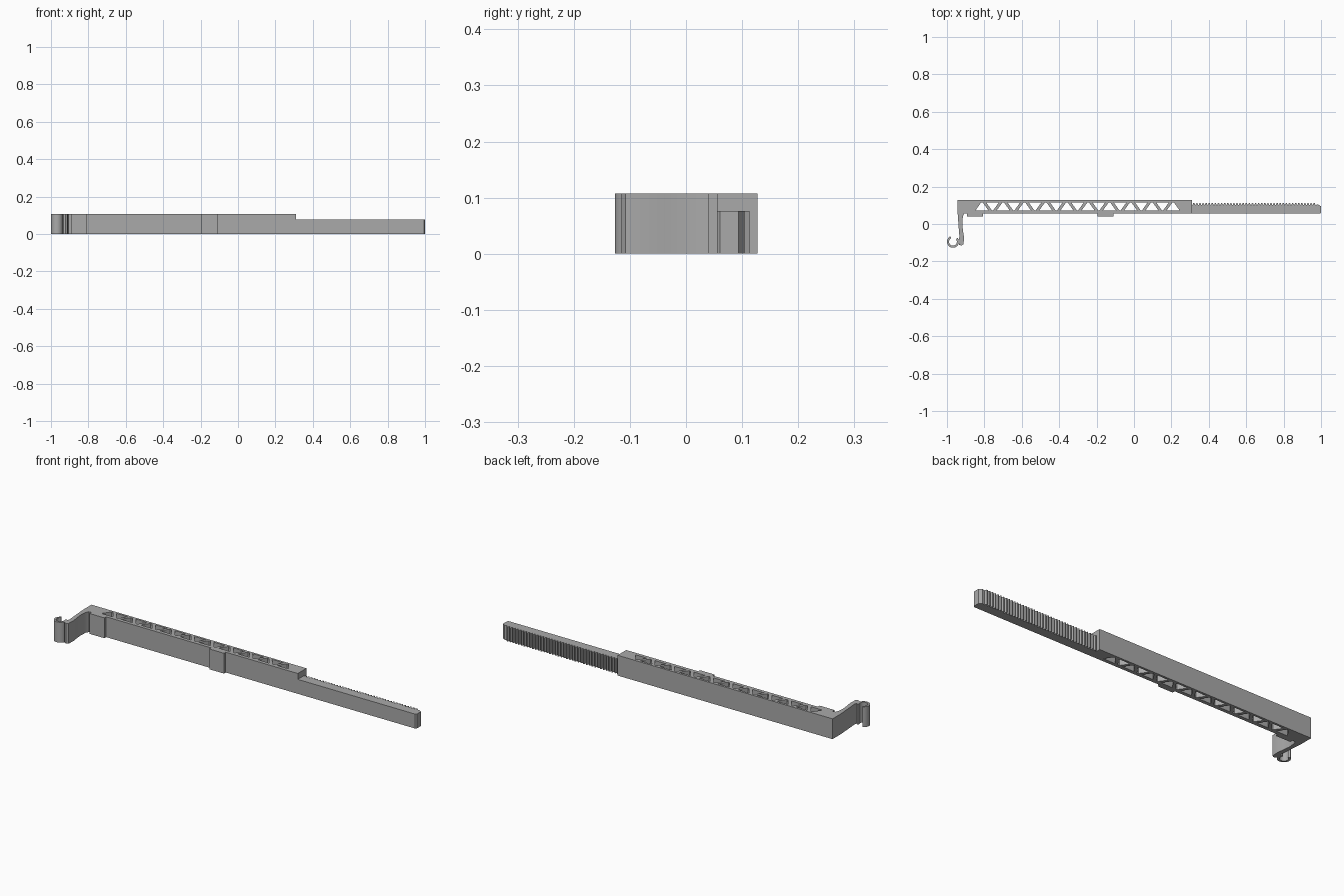
import bpy, bmesh
from math import cos, sin, radians

cube = bpy.data.objects.get("Cube")
if cube:
    bpy.data.objects.remove(cube, do_unlink=True)

GREY = (0.40, 0.40, 0.40, 1)
mat = bpy.data.materials.new("plain grey")
mat.use_nodes = True
mat.diffuse_color = GREY
mat.node_tree.nodes["Principled BSDF"].inputs["Base Color"].default_value = GREY

BODY_H, BAR_H = 0.107, 0.076


def prism(name, outline, height, holes=(), smooth=False):
    """Extrude a plan outline, with optional holes, up from the ground."""
    bm = bmesh.new()
    edges = []
    for loop in (outline, *holes):
        vs = [bm.verts.new((x, y, 0)) for x, y in loop]
        edges += [bm.edges.new((vs[i - 1], vs[i])) for i in range(len(vs))]
    bmesh.ops.triangle_fill(bm, edges=edges, use_beauty=True, use_dissolve=False)
    if not holes:
        bmesh.ops.dissolve_faces(bm, faces=bm.faces[:])
    top = bmesh.ops.extrude_face_region(bm, geom=bm.faces[:], use_keep_orig=True)
    moved = [g for g in top["geom"] if isinstance(g, bmesh.types.BMVert)]
    bmesh.ops.translate(bm, verts=moved, vec=(0, 0, height))
    bmesh.ops.recalc_face_normals(bm, faces=bm.faces[:])
    mesh = bpy.data.meshes.new(name)
    bm.to_mesh(mesh)
    bm.free()
    mesh.materials.append(mat)
    obj = bpy.data.objects.new(name, mesh)
    bpy.context.collection.objects.link(obj)
    if smooth:
        bpy.ops.object.select_all(action="DESELECT")
        obj.select_set(True)
        bpy.context.view_layer.objects.active = obj
        bpy.ops.object.shade_smooth_by_angle(angle=radians(35))
    return obj


def rect(x0, x1, y0, y1):
    return [(x0, y0), (x1, y0), (x1, y1), (x0, y1)]


# Body with a row of alternating triangular openings
def triangle(i):
    cx, mid = -0.813 + i * 0.0568, 0.0945
    s = 1 if i % 2 == 0 else -1
    half, tip, h = 0.034, 0.004, 0.021
    return [(cx - half, mid - s * h), (cx + half, mid - s * h),
            (cx + tip, mid + s * h), (cx - tip, mid + s * h)]


prism("truss_body", rect(-0.943, 0.31, 0.055, 0.127), BODY_H,
      [triangle(i) for i in range(19)])

# Raised pads on the front face
for name, x0 in (("end_pad", -0.892), ("middle_pad", -0.195)):
    prism(name, [(x0, 0.056), (x0, 0.04), (x0 + 0.085, 0.04), (x0 + 0.085, 0.056)], BODY_H)

# Toothed bar with a chamfered tip
bar = [(0.30, 0.055), (0.994, 0.055), (1.0, 0.061), (1.0, 0.094), (0.985, 0.104)]
TEETH, START, END = 40, 0.31, 0.97
pitch = (END - START) / TEETH
for i in reversed(range(TEETH)):
    x = START + i * pitch
    bar += [(x + pitch, 0.102), (x + pitch * 0.75, 0.113), (x + pitch * 0.45, 0.113),
            (x + pitch * 0.2, 0.102)]
bar.append((0.30, 0.102))
prism("toothed_bar", bar, BAR_H)

# Slightly bent leg reaching forward from the body end
leg = [(-0.943, 0.06), (-0.936, -0.038), (-0.933, -0.068), (-0.94, -0.095), (-0.934, -0.112),
       (-0.922, -0.115), (-0.911, -0.108), (-0.909, -0.068), (-0.914, -0.038),
       (-0.918, 0.0), (-0.915, 0.04), (-0.905, 0.06)]
prism("hook_leg", leg, BODY_H, smooth=True)

# Open clip ring at the end of the leg
CX, CY, R_OUT, R_IN = -0.968, -0.095, 0.032, 0.021
angles = [radians(115 + i * 285 / 32) for i in range(33)]
ring = [(CX + R_OUT * cos(a), CY + R_OUT * sin(a)) for a in angles]
ring += [(CX + R_IN * cos(a), CY + R_IN * sin(a)) for a in reversed(angles)]
prism("clip_ring", ring, BODY_H, smooth=True)
